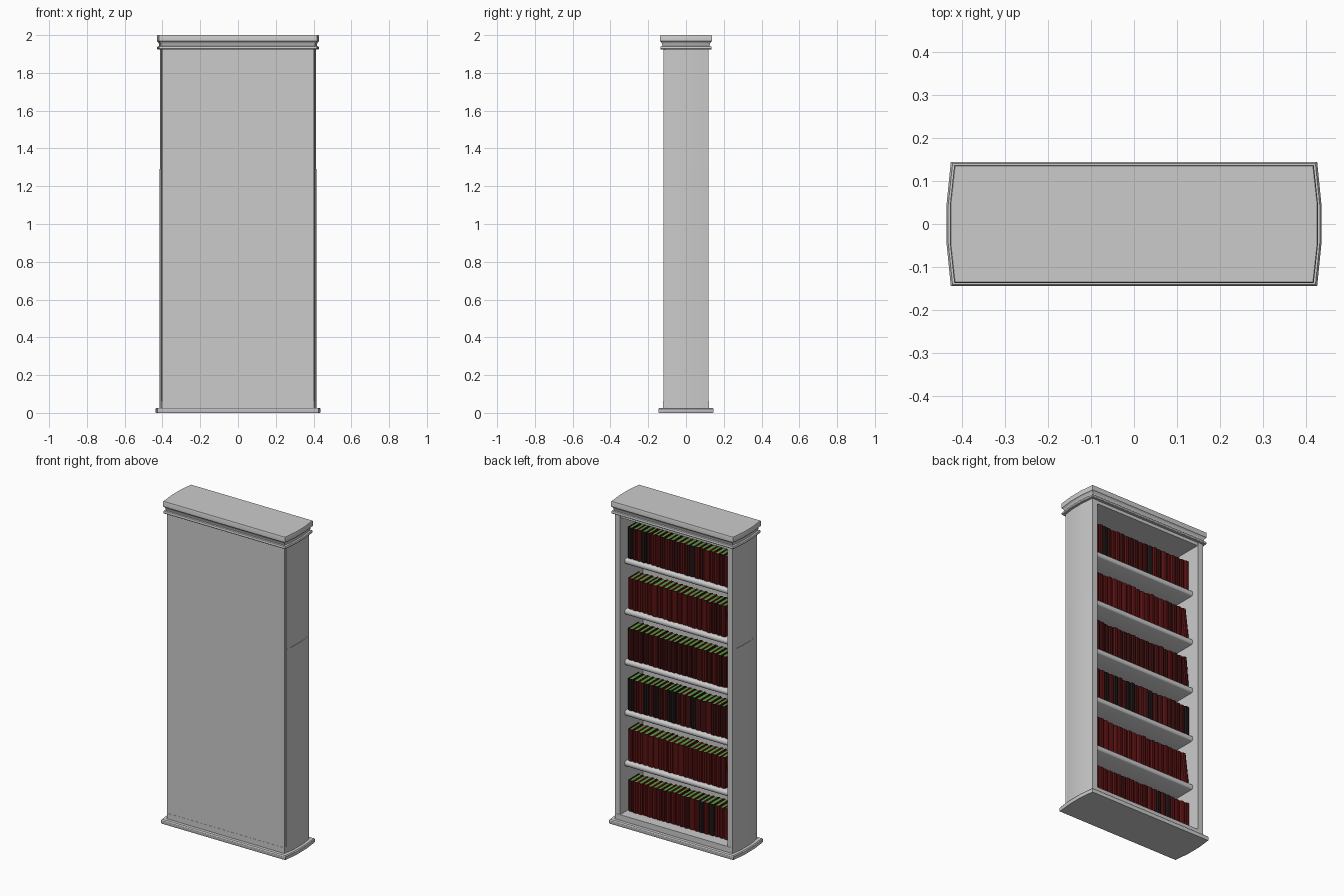
import bpy, bmesh, math, random
from mathutils import Matrix, Vector

if "Cube" in bpy.data.objects:
    bpy.data.objects.remove(bpy.data.objects["Cube"])

random.seed(7)


def material(name, rgb):
    m = bpy.data.materials.new(name)
    m.diffuse_color = (*rgb, 1)
    m.use_nodes = True
    m.node_tree.nodes["Principled BSDF"].inputs["Base Color"].default_value = m.diffuse_color
    return m


def prism(bm, outline, h0, h1, mat=0, matrix=Matrix()):
    """Extrude a flat outline from h0 to h1, then place it with matrix."""
    lo = [bm.verts.new(matrix @ Vector((a, b, h0))) for a, b in outline]
    hi = [bm.verts.new(matrix @ Vector((a, b, h1))) for a, b in outline]
    n = len(outline)
    faces = [bm.faces.new(lo[::-1]), bm.faces.new(hi)]
    for i in range(n):
        j = (i + 1) % n
        faces.append(bm.faces.new((lo[i], lo[j], hi[j], hi[i])))
    for f in faces:
        f.material_index = mat


def finish(bm, name, mats=(), smooth=30):
    bmesh.ops.recalc_face_normals(bm, faces=bm.faces[:])
    me = bpy.data.meshes.new(name)
    bm.to_mesh(me)
    bm.free()
    for m in mats:
        me.materials.append(m)
    me.shade_smooth()
    me.set_sharp_from_angle(angle=math.radians(smooth))
    ob = bpy.data.objects.new(name, me)
    bpy.context.collection.objects.link(ob)
    return ob


def rect(x0, y0, x1, y1):
    return [(x0, y0), (x1, y0), (x1, y1), (x0, y1)]


def moulding(name, profile):
    """Stack of bowed-end outlines; profile holds (outward offset, z)."""
    bm = bmesh.new()
    rings = []
    for d, z in profile:
        c, m, y = 0.405 + d, 0.415 + d, 0.123 + d
        pts = [(c, -y), (m, -0.045), (m, 0.045), (c, y),
               (-c, y), (-m, 0.045), (-m, -0.045), (-c, -y)]
        rings.append([bm.verts.new((px, py, z)) for px, py in pts])
    bm.faces.new(rings[0][::-1])
    bm.faces.new(rings[-1])
    for a, b in zip(rings, rings[1:]):
        for i in range(8):
            j = (i + 1) % 8
            bm.faces.new((a[i], a[j], b[j], b[i]))
    return finish(bm, name)


# Base plinth and cornice
moulding("base", [(0.020, 0), (0.022, 0.004), (0.022, 0.021), (0.018, 0.027),
                  (-0.002, 0.027), (-0.002, 0.062)])
moulding("cornice", [(-0.005, 1.905), (-0.005, 1.925), (0.011, 1.925),
                     (0.013, 1.928), (0.013, 1.936), (0.011, 1.940),
                     (0.002, 1.942), (0.004, 1.955), (0.010, 1.965),
                     (0.014, 1.968), (0.014, 1.996), (0.012, 2.0)])

# Flat back panel
bm = bmesh.new()
prism(bm, rect(-0.403, -0.12, 0.403, -0.105), 0.027, 1.925)
finish(bm, "back_panel")

# Bowed side walls, each in a lower and an upper length
for name, z0, z1, d in (("lower_side", 0.027, 1.29, 0), ("upper_side", 1.29, 1.925, -0.002)):
    bm = bmesh.new()
    prism(bm, [(0.368, -0.105), (0.405, -0.105), (0.415 + d, -0.045),
               (0.415 + d, 0.045), (0.405, 0.12), (0.368, 0.12)], z0, z1)
    ob = finish(bm, name)
    ob.modifiers.new("Mirror", 'MIRROR')

# Five shelves with rounded front edges
FLOOR, PITCH = 0.062, 0.314
along_x = Matrix(((0, 0, 1, 0), (1, 0, 0, 0), (0, 1, 0, 0), (0, 0, 0, 1)))
for k in range(1, 6):
    top = FLOOR + k * PITCH
    prof = [(-0.107, top - 0.033), (0.066, top - 0.033), (0.073, top - 0.028),
            (0.076, top - 0.016), (0.073, top - 0.005), (0.066, top), (-0.107, top)]
    bm = bmesh.new()
    prism(bm, prof, -0.37, 0.37, 0, along_x)
    finish(bm, f"shelf_{k}", smooth=50)

# Book colours: three covers and the page edges
mats = [material("red_cover", (0.10, 0.006, 0.006)),
        material("dark_red_cover", (0.05, 0.005, 0.005)),
        material("black_cover", (0.012, 0.008, 0.008)),
        material("pages", (0.10, 0.34, 0.06))]
FRONT, REAR, HALF = 0.055, -0.05, 0.362


def book(bm, w, h, cover, matrix):
    """U-shaped cover with a rounded spine, wrapped round a page block."""
    t, s = 0.006, w / 2
    prism(bm, [(-s, REAR), (-s + t, REAR), (-s + t, FRONT - t), (s - t, FRONT - t),
               (s - t, REAR), (s, REAR), (s, FRONT - 0.006), (s * 0.5, FRONT),
               (-s * 0.5, FRONT), (-s, FRONT - 0.006)], 0, h, cover, matrix)
    prism(bm, rect(-s + t, REAR + 0.003, s - t, FRONT - t),
          0.003, h - 0.003, 3, matrix)


# Six rows of books: cover weights (red, dark red, black) and lean of the last
rows = [((6, 3, 1), 0), ((9, 1, 0), 7), ((2, 4, 4), 0),
        ((1, 9, 0), 5), ((8, 2, 0), 7), ((6, 3, 2), 0)]
for k, (weights, lean) in enumerate(rows):
    bm = bmesh.new()
    z = FLOOR + k * PITCH
    height = 0.192
    angle = math.radians(lean)
    end = -HALF + height * math.sin(angle)
    count = 21 if lean else 22
    raw = [random.uniform(0.9, 1.1) for _ in range(count)]
    scale = (HALF - end) / sum(raw)
    x = HALF
    for i, r in enumerate(raw):
        w = r * scale
        cover = random.choices((0, 1, 2), weights)[0]
        h = height + random.uniform(-0.003, 0.003)
        pull = random.uniform(-0.003, 0.003)
        m = Matrix.Translation((x - w / 2, pull, z))
        if lean and i == count - 1:
            # last book tips against its neighbour, pivoting on its lower edge
            m = (Matrix.Translation((-HALF + w * math.cos(angle), 0, z)) @
                 Matrix.Rotation(angle, 4, 'Y') @
                 Matrix.Translation((-w / 2, 0, 0)))
        book(bm, w - 0.001, h, cover, m)
        x -= w
    finish(bm, f"books_row_{k + 1}", mats)
